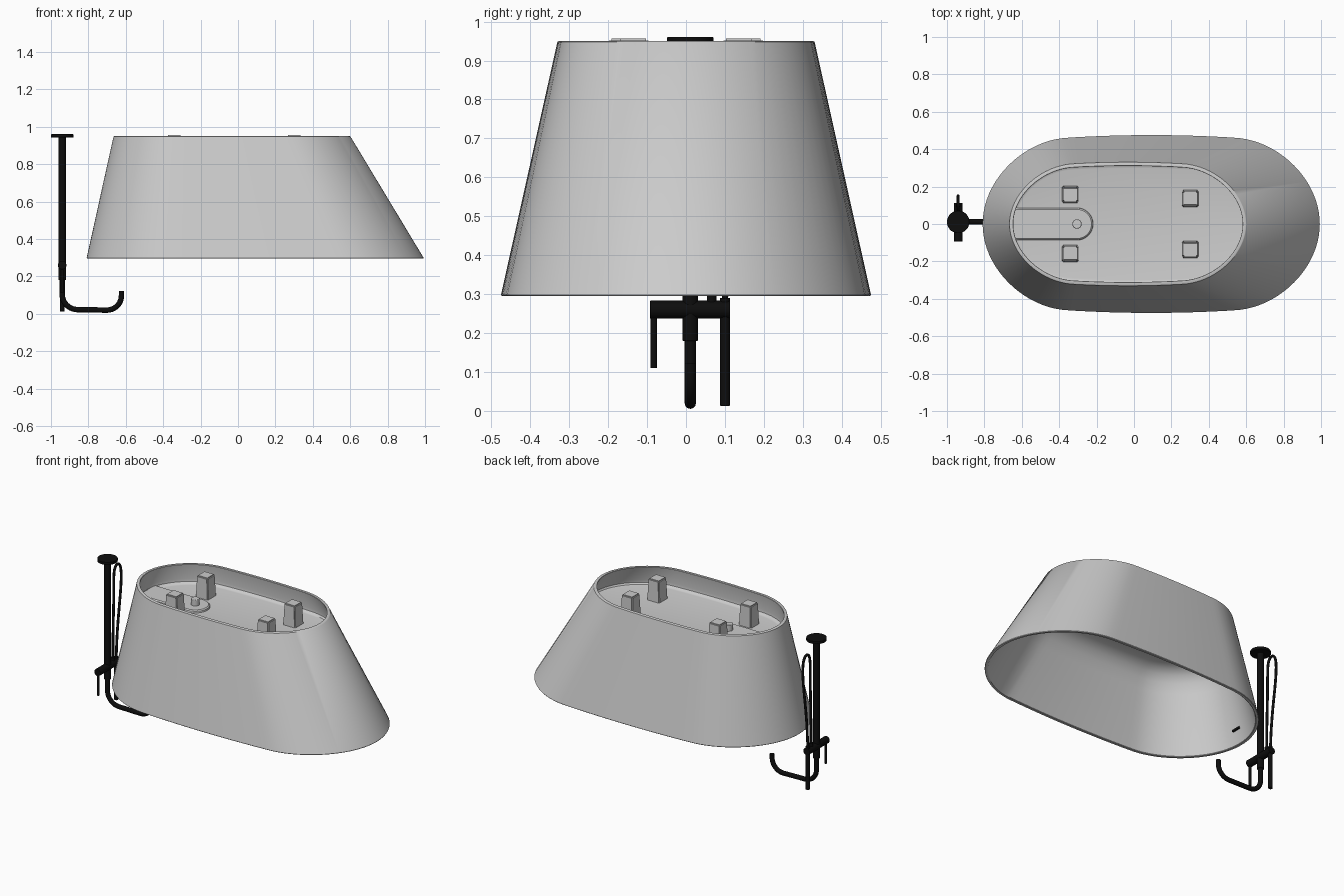
import bpy, bmesh, math
from mathutils import Vector

if "Cube" in bpy.data.objects:
    bpy.data.objects.remove(bpy.data.objects["Cube"])

black = bpy.data.materials.new("matte_black")
black.diffuse_color = (0.004, 0.004, 0.004, 1)
black.use_nodes = True
black.node_tree.nodes["Principled BSDF"].inputs["Base Color"].default_value = black.diffuse_color


def finish(ob, mat=None, angle=35):
    if mat:
        ob.data.materials.append(mat)
    bpy.ops.object.select_all(action='DESELECT')
    ob.select_set(True)
    bpy.context.view_layer.objects.active = ob
    bpy.ops.object.shade_smooth_by_angle(angle=math.radians(angle))
    return ob


def from_bm(name, bm, mat=None, angle=35):
    bmesh.ops.recalc_face_normals(bm, faces=bm.faces)
    me = bpy.data.meshes.new(name)
    bm.to_mesh(me)
    bm.free()
    ob = bpy.data.objects.new(name, me)
    bpy.context.collection.objects.link(ob)
    return finish(ob, mat, angle)


def loft(bm, rings):
    vs = [[bm.verts.new(p) for p in r] for r in rings]
    n = len(vs[0])
    for a, b in zip(vs, vs[1:]):
        for i in range(n):
            bm.faces.new((a[i], a[(i + 1) % n], b[(i + 1) % n], b[i]))
    bm.faces.new(vs[0])
    bm.faces.new(vs[-1])


def tub_ring(z, off, n=112):
    # bowed stadium outline, shrinking from the rim (z=.295) to the base (z=.95)
    t = (z - 0.295) / 0.655
    mix = lambda p, q: p + (q - p) * t
    cx, a, b = mix(0.0925, -0.0325), mix(0.9025, 0.6325) - off, mix(0.476, 0.33) - off
    ex = mix(0.45, 0.34) - off
    pts = []
    for k in range(4):
        for i in range(n // 4):
            u = i / (n // 4)
            # each quarter: rounded end first, then the long side
            s = u if k % 2 == 0 else 1 - u
            if s < 0.7:
                ang = s / 0.7 * math.pi / 2
                x, y = a - ex + ex * math.cos(ang), b * math.sin(ang)
            else:
                x, y = (a - ex) * (1 - (s - 0.7) / 0.3), b
            y *= 1 - 0.12 * (x / a) ** 2
            sx, sy = ((1, 1), (-1, 1), (-1, -1), (1, -1))[k]
            pts.append((cx + sx * x, sy * y, z))
    return pts


# Upturned tub: basin floor, inner wall, rim, outer wall, lip, recessed underside
bm = bmesh.new()
profile = [(0.80, 0.15), (0.797, 0.11), (0.785, 0.075), (0.76, 0.048), (0.72, 0.03),
           (0.66, 0.024), (0.298, 0.020), (0.295, 0.017), (0.295, 0.003), (0.298, 0.0),
           (0.948, 0.0), (0.95, 0.003), (0.95, 0.018), (0.948, 0.020),
           (0.85, 0.028), (0.833, 0.034), (0.823, 0.046), (0.82, 0.06)]
loft(bm, [tub_ring(z, o) for z, o in profile])
from_bm("bathtub", bm)

# Raised drain channel on the underside
bm = bmesh.new()


def channel(z, r):
    arc = [(-0.305 + r * math.cos(t), r * math.sin(t), z)
           for t in [math.pi * (i / 24 - 0.5) for i in range(25)]]
    return arc + [(-0.65, r, z), (-0.65, -r, z)]


loft(bm, [channel(0.81, 0.088), channel(0.83, 0.085), channel(0.836, 0.078)])
from_bm("drain_channel", bm)


def cylinder(name, p, q, r, mat=None, bevel=0.0, sides=32):
    p, q = Vector(p), Vector(q)
    bpy.ops.mesh.primitive_cylinder_add(vertices=sides, radius=r, depth=(q - p).length,
                                        location=(p + q) / 2)
    ob = bpy.context.object
    ob.name = name
    ob.rotation_euler = (q - p).to_track_quat('Z', 'Y').to_euler()
    if bevel:
        m = ob.modifiers.new("bevel", 'BEVEL')
        m.width, m.segments = bevel, 2
    return finish(ob, mat)


cylinder("drain_pipe", (-0.305, 0, 0.82), (-0.305, 0, 0.875), 0.025, bevel=0.003)
cylinder("drain_plug", (-0.305, 0, 0.793), (-0.305, 0, 0.81), 0.035, bevel=0.003)

# Four tapered feet
for x, y in ((-0.34, 0.158), (0.30, 0.136)):
    for s in (1, -1):
        bm = bmesh.new()
        sq = lambda z, h: [(x + i * h, s * y + j * h, z)
                           for i, j in ((1, 1), (-1, 1), (-1, -1), (1, -1))]
        loft(bm, [sq(0.81, 0.045), sq(0.957, 0.039)])
        bmesh.ops.bevel(bm, geom=bm.edges[:], offset=0.006, segments=2, affect='EDGES')
        from_bm("foot", bm, angle=40)

# Overflow slot inside the basin end
bpy.ops.mesh.primitive_cube_add(size=1, location=(-0.768, 0, 0.385))
slot = bpy.context.object
slot.name = "overflow_slot"
slot.scale = (0.012, 0.06, 0.014)
slot.data.materials.append(black)


def tube(name, pts, r, smooth=False, fillet=0.08):
    # path tube; straight paths get rounded corners, smooth ones are splines
    cu = bpy.data.curves.new(name, 'CURVE')
    cu.dimensions, cu.bevel_depth, cu.bevel_resolution, cu.use_fill_caps = '3D', r, 4, True
    pts = [Vector(p) for p in pts]
    if not smooth:
        path = [pts[0]]
        for a, b, c in zip(pts, pts[1:], pts[2:]):
            p, q = b + (a - b).normalized() * fillet, b + (c - b).normalized() * fillet
            o = p + q - b
            path += [o + (p - o) * math.cos(t) + (q - o) * math.sin(t)
                     for t in [math.pi / 2 * i / 10 for i in range(11)]]
        pts = path + [pts[-1]]
    sp = cu.splines.new('NURBS' if smooth else 'POLY')
    sp.points.add(len(pts) - 1)
    for pt, p in zip(sp.points, pts):
        pt.co = (*p, 1)
    sp.use_smooth = True
    if smooth:
        sp.order_u, sp.use_endpoint_u, sp.resolution_u = 4, True, 8
    cu.materials.append(black)
    ob = bpy.data.objects.new(name, cu)
    bpy.context.collection.objects.link(ob)


# Standing tap, also upside down
X, Y = -0.94, 0.011
cylinder("tap_flange", (X, Y, 0.943), (X, Y, 0.96), 0.06, black, 0.002, 48)
cylinder("tap_pole", (X, Y, 0.18), (X, Y, 0.95), 0.020, black, 0.002)
tube("spout", [(X, Y, 0.2), (X, Y, 0.024), (-0.623, Y, 0.018), (-0.623, Y, 0.122)], 0.0145)
cylinder("mixer_body", (X, -0.093, 0.26), (X, 0.113, 0.26), 0.023, black, 0.002)
cylinder("lever_handle", (X, -0.083, 0.11), (X, -0.083, 0.25), 0.008, black)
cylinder("hand_shower", (X, 0.1, 0.013), (X, 0.1, 0.29), 0.013, black, 0.002)
cylinder("hose_outlet", (X, 0.066, 0.26), (X, 0.066, 0.30), 0.012, black)
tube("hose", [(X, 0.066, 0.29), (X, 0.066, 0.45), (X, 0.078, 0.7), (X, 0.07, 0.86),
              (X, 0.11, 0.895), (X, 0.155, 0.86), (X, 0.15, 0.7), (X, 0.105, 0.45),
              (X, 0.1, 0.28)], 0.008, smooth=True)
